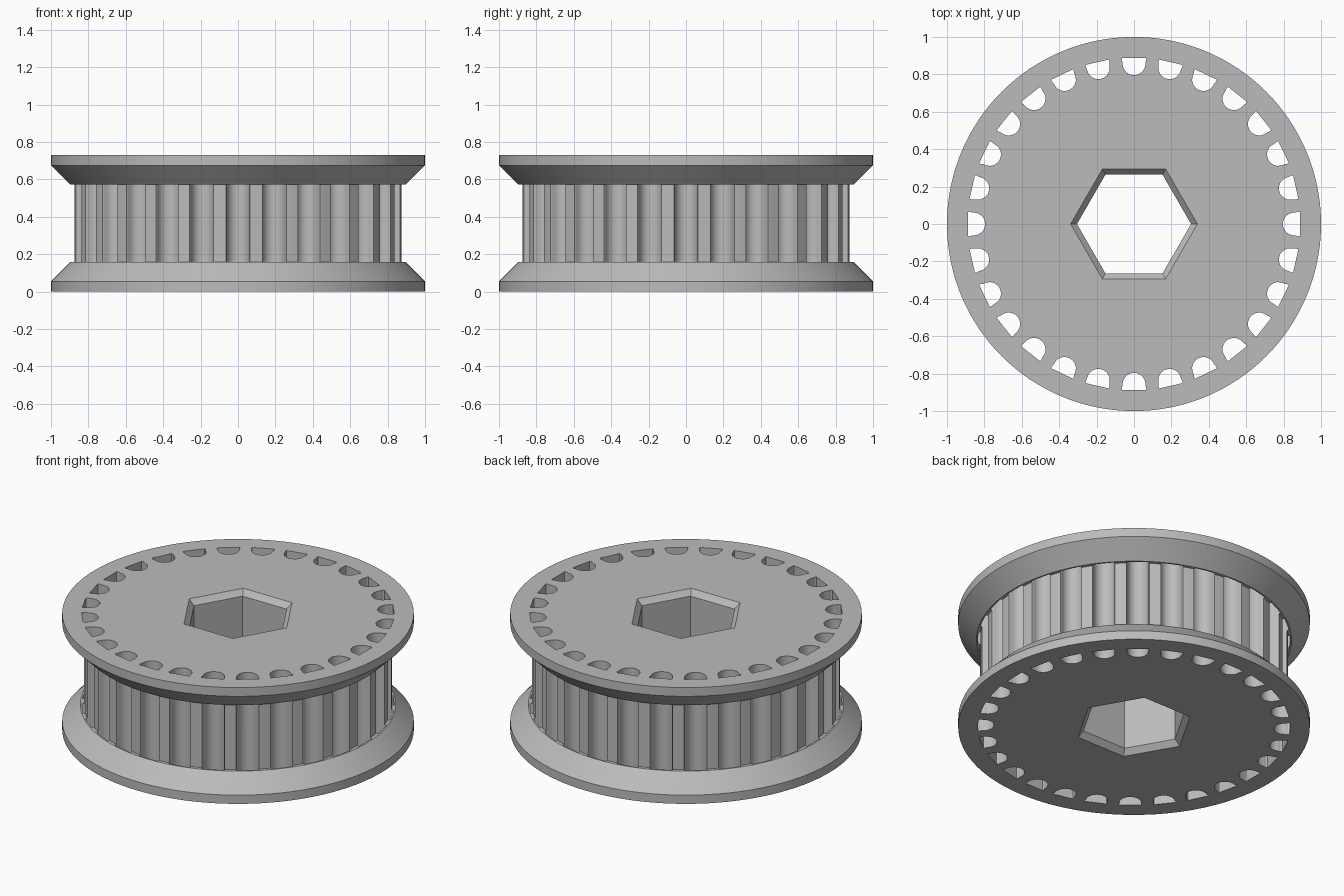
import bpy
import bmesh
from math import cos, sin, pi, radians
from mathutils import Matrix

cube = bpy.data.objects.get("Cube")
if cube:
    bpy.data.objects.remove(cube, do_unlink=True)

HEIGHT = 0.73
RIM_R, CONE_R, CORE_R = 1.0, 0.897, 0.877
RIM_Z, LEDGE_Z = 0.055, 0.158
TEETH = 28

grey = bpy.data.materials.new("machined_grey")
grey.use_nodes = True
colour = (0.5, 0.5, 0.5, 1.0)
grey.diffuse_color = colour
grey.node_tree.nodes["Principled BSDF"].inputs["Base Color"].default_value = colour


def loft(bm, rings):
    """Skin a stack of matching point rings and cap both ends."""
    loops = [[bm.verts.new(p) for p in ring] for ring in rings]
    n = len(loops[0])
    for a, b in zip(loops, loops[1:]):
        for i in range(n):
            j = (i + 1) % n
            bm.faces.new((a[i], a[j], b[j], b[i]))
    bm.faces.new(loops[0][::-1])
    bm.faces.new(loops[-1])


def circle(r, z, n):
    return [(r * cos(2 * pi * i / n), r * sin(2 * pi * i / n), z) for i in range(n)]


def make_object(name, bm):
    bmesh.ops.recalc_face_normals(bm, faces=bm.faces)
    mesh = bpy.data.meshes.new(name)
    bm.to_mesh(mesh)
    bm.free()
    mesh.materials.append(grey)
    obj = bpy.data.objects.new(name, mesh)
    bpy.context.collection.objects.link(obj)
    return obj


# Turned body: two flared flanges around a drum, mirrored about mid height
half = [(RIM_R, 0), (RIM_R, RIM_Z), (CONE_R, LEDGE_Z), (CORE_R, LEDGE_Z)]
profile = half + [(r, HEIGHT - z) for r, z in reversed(half)]
bm = bmesh.new()
loft(bm, [circle(r, z, TEETH * 6) for r, z in profile])
pulley = make_object("toothed_pulley", bm)

# Hexagonal bore with a chamfer at each end
BORE, CHAMFER = 0.305, 0.034
half = [(BORE + 2 * CHAMFER, -CHAMFER), (BORE, CHAMFER)]
profile = half + [(r, HEIGHT - z) for r, z in reversed(half)]
bm = bmesh.new()
loft(bm, [circle(r, z, 6) for r, z in profile])
bore_cutter = make_object("bore_cutter", bm)

# Round-bottomed tooth grooves running through the drum and both flanges
side = [(0.887, 0.064), (0.876, 0.066), (0.864, 0.0615)]
arc = [(0.857 - 0.061 * sin(pi * k / 12), 0.061 * cos(pi * k / 12)) for k in range(13)]
groove = side + arc + [(r, -u) for r, u in reversed(side)]
bm = bmesh.new()
for t in range(TEETH):
    turn = Matrix.Rotation(2 * pi * t / TEETH, 3, "Z")
    loft(bm, [[turn @ Matrix.Translation((r, u, z)).to_translation() for r, u in groove]
              for z in (-0.1, HEIGHT + 0.1)])
groove_cutter = make_object("groove_cutter", bm)

# Cut the bore and grooves, then discard the cutters
bpy.ops.object.select_all(action="DESELECT")
bpy.context.view_layer.objects.active = pulley
pulley.select_set(True)
for cutter in (bore_cutter, groove_cutter):
    cutter.hide_render = True
    mod = pulley.modifiers.new(cutter.name, "BOOLEAN")
    mod.operation = "DIFFERENCE"
    mod.solver = "EXACT"
    mod.object = cutter
    bpy.ops.object.modifier_apply(modifier=mod.name)
    bpy.data.objects.remove(cutter, do_unlink=True)

bpy.ops.object.shade_smooth_by_angle(angle=radians(25))
